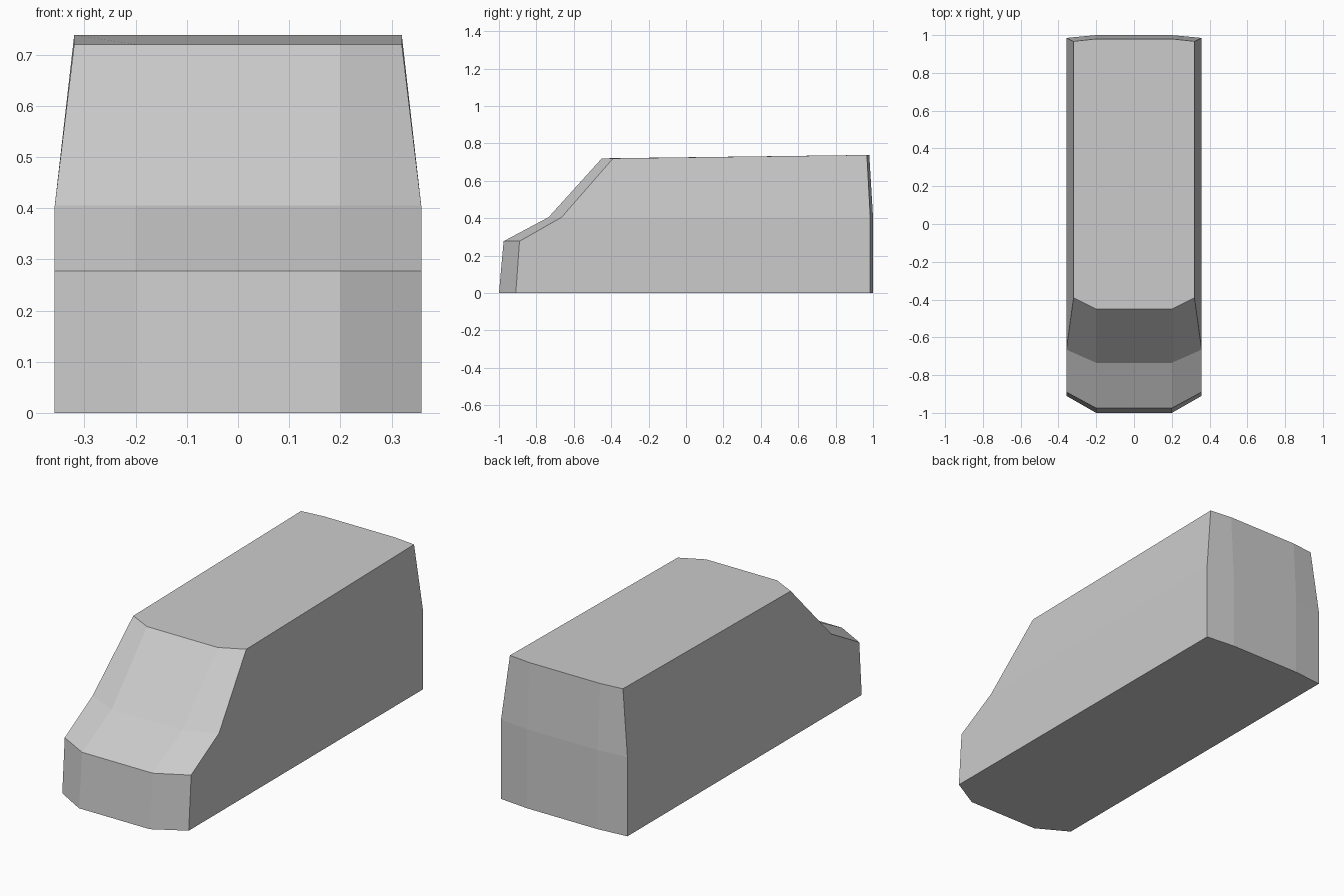
import bpy
import bmesh

if "Cube" in bpy.data.objects:
    bpy.data.objects.remove(bpy.data.objects["Cube"])

INNER = 0.2  # x of the creases on nose and tail

# Body levels: half width, front z, front centre y, front corner y,
#              back z, back corner y, back centre y
levels = [
    (0.358, 0.0, -1.0, -0.91, 0.0, 0.985, 1.0),          # floor
    (0.358, 0.277, -0.975, -0.89, 0.277, 0.985, 1.0),    # bonnet edge
    (0.358, 0.405, -0.735, -0.665, 0.405, 0.985, 1.0),   # windscreen base
    (0.32, 0.72, -0.45, -0.39, 0.738, 0.967, 0.98),      # roof
]


def ring(bm, hw, fz, fc, fe, bz, be, bc):
    """One eight-sided outline, counter-clockwise seen from above."""
    right = [(INNER, fc, fz), (hw, fe, fz), (hw, be, bz), (INNER, bc, bz)]
    left = [(-x, y, z) for x, y, z in reversed(right)]
    return [bm.verts.new(p) for p in right + left]


bm = bmesh.new()
rings = [ring(bm, *lv) for lv in levels]

# Walls between neighbouring levels
for low, high in zip(rings, rings[1:]):
    for i in range(8):
        j = (i + 1) % 8
        bm.faces.new((low[i], low[j], high[j], high[i]))

# Floor and roof
bm.faces.new(rings[0][::-1])
bm.faces.new(rings[-1])
bmesh.ops.recalc_face_normals(bm, faces=bm.faces)

mesh = bpy.data.meshes.new("van_body")
bm.to_mesh(mesh)
bm.free()
body = bpy.data.objects.new("van_body", mesh)
bpy.context.collection.objects.link(body)
